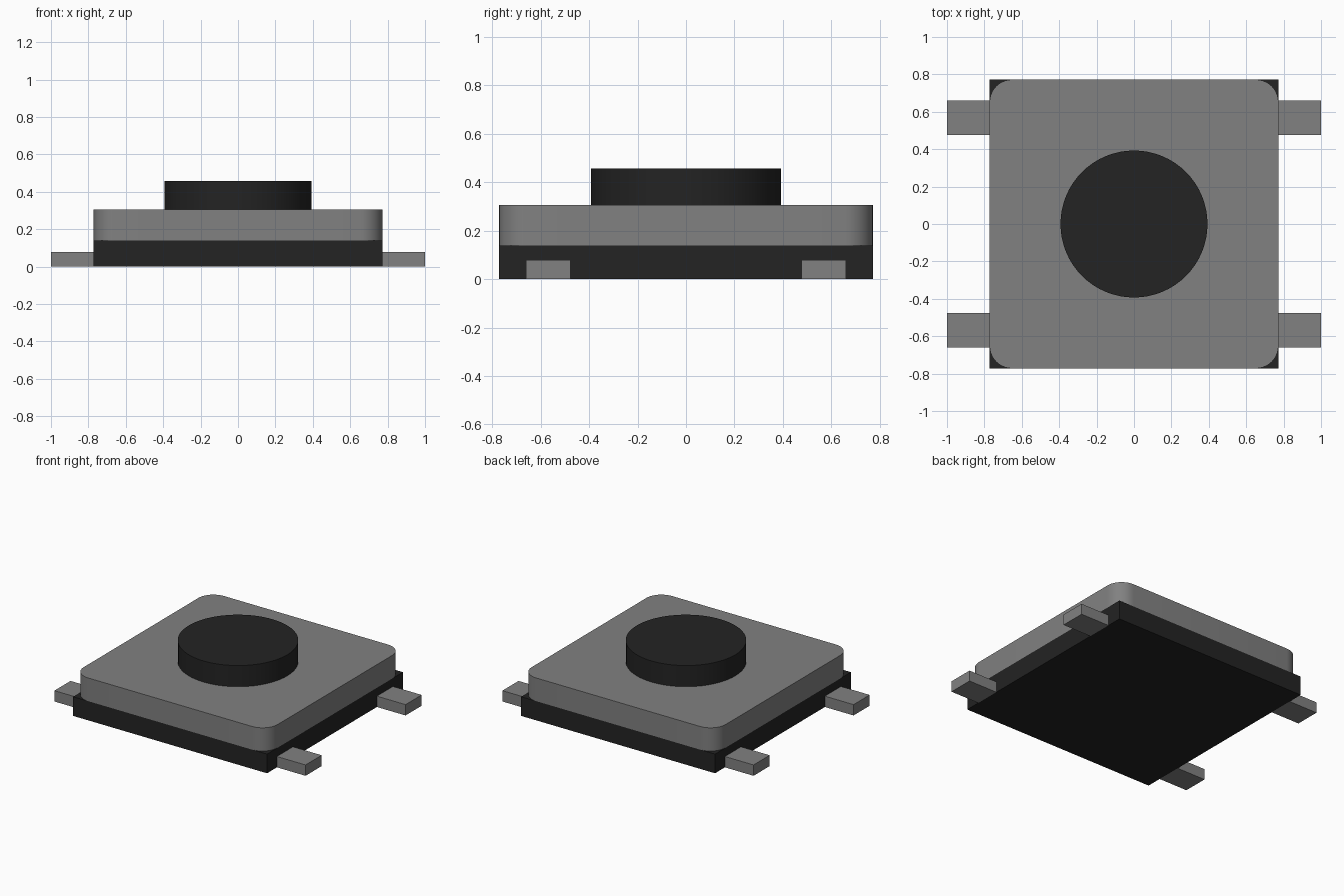
import bpy
import bmesh
from mathutils import Matrix

cube = bpy.data.objects.get("Cube")
if cube:
    bpy.data.objects.remove(cube, do_unlink=True)


def make_material(name, value):
    mat = bpy.data.materials.new(name)
    mat.use_nodes = True
    color = (value, value, value, 1)
    mat.diffuse_color = color
    mat.node_tree.nodes["Principled BSDF"].inputs["Base Color"].default_value = color
    return mat


def add_object(name, bm, mat, smooth=False):
    mesh = bpy.data.meshes.new(name)
    bm.to_mesh(mesh)
    bm.free()
    mesh.materials.append(mat)
    obj = bpy.data.objects.new(name, mesh)
    bpy.context.collection.objects.link(obj)
    if smooth:
        bpy.ops.object.select_all(action="DESELECT")
        obj.select_set(True)
        bpy.context.view_layer.objects.active = obj
        bpy.ops.object.shade_smooth_by_angle()
    return obj


def box(x0, x1, y0, y1, z0, z1):
    bm = bmesh.new()
    center = Matrix.Translation(((x0 + x1) / 2, (y0 + y1) / 2, (z0 + z1) / 2))
    size = Matrix.Diagonal((x1 - x0, y1 - y0, z1 - z0, 1))
    bmesh.ops.create_cube(bm, size=1, matrix=center @ size)
    return bm


black = make_material("black plastic", 0.017)
gray = make_material("gray metal", 0.22)

half = 0.772
base_top = 0.138
cover_top = 0.305
button_top = 0.457

# Square plastic base
add_object("base", box(-half, half, -half, half, 0, base_top), black)

# Metal cover with rounded vertical corners
bm = box(-half, half, -half, half, base_top, cover_top)
corners = [e for e in bm.edges
           if abs(e.verts[0].co.z - e.verts[1].co.z) > 0.1]
bmesh.ops.bevel(bm, geom=corners, offset=0.12, segments=10,
                profile=0.5, affect="EDGES")
add_object("cover", bm, gray, smooth=True)

# Round push button
bm = bmesh.new()
bmesh.ops.create_cone(bm, cap_ends=True, segments=64, radius1=0.393, radius2=0.393,
                      depth=button_top - cover_top,
                      matrix=Matrix.Translation((0, 0, (cover_top + button_top) / 2)))
add_object("button", bm, black, smooth=True)

# Four flat terminals, two on each side
for side, x0, x1 in (("left", half, 1), ("right", -1, -half)):
    for end, y0, y1 in (("front", -0.66, -0.477), ("back", 0.477, 0.66)):
        add_object(f"{side}_{end}_terminal", box(x0, x1, y0, y1, 0, 0.078), gray)
